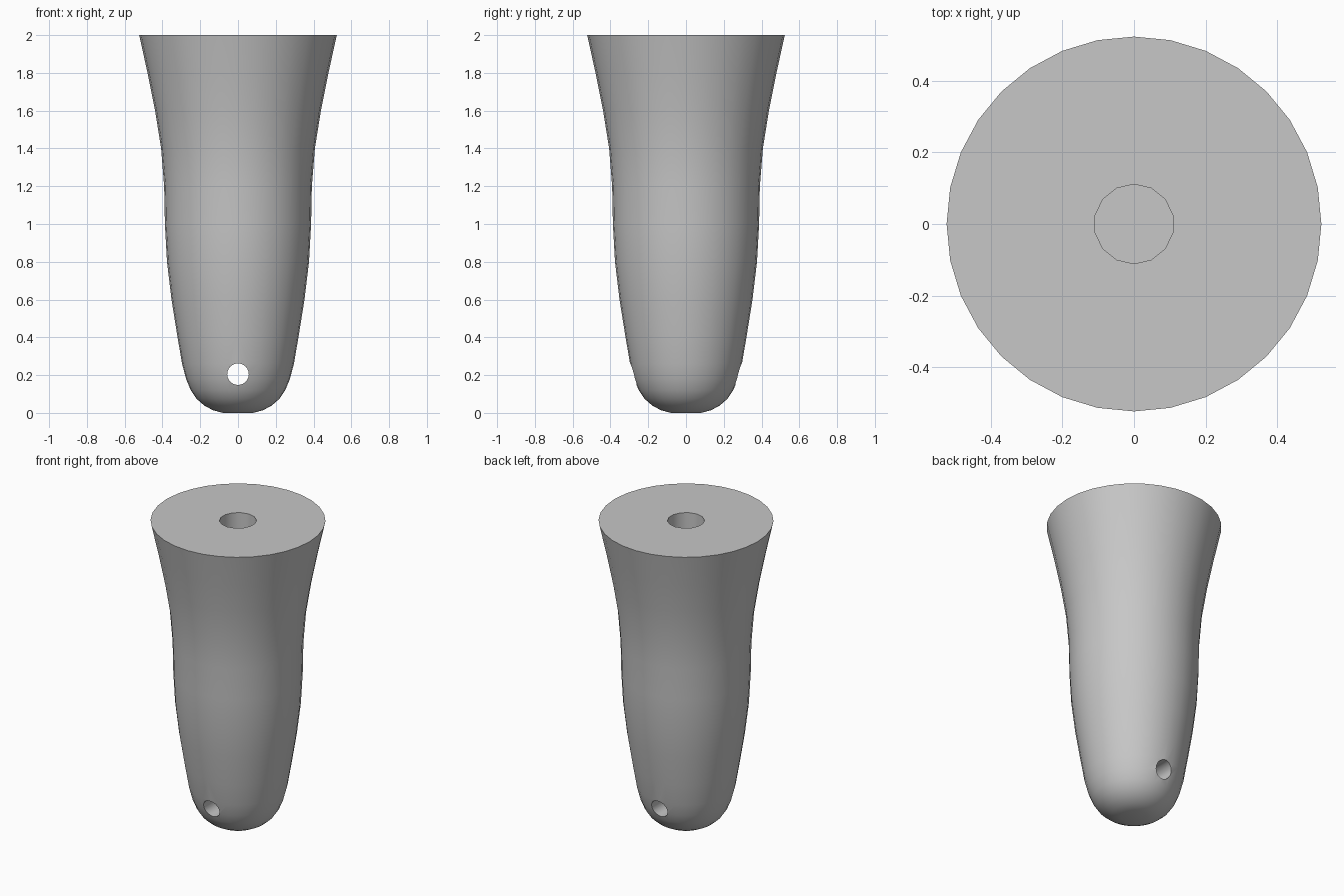
import bpy, bmesh, math

cube = bpy.data.objects.get("Cube")
if cube:
    bpy.data.objects.remove(cube, do_unlink=True)

grey = bpy.data.materials.new("light grey")
grey.use_nodes = True
grey.diffuse_color = (0.57, 0.57, 0.57, 1)
grey.node_tree.nodes["Principled BSDF"].inputs["Base Color"].default_value = grey.diffuse_color


def lathe(name, profile, sides):
    """Closed solid of revolution from (radius, height) pairs, bottom to top."""
    bm = bmesh.new()
    rings = [[bm.verts.new((r * math.sin(a), r * math.cos(a), z))
              for a in (math.tau * i / sides for i in range(sides))]
             for r, z in profile]
    for low, high in zip(rings, rings[1:]):
        for i in range(sides):
            j = (i + 1) % sides
            bm.faces.new((low[i], low[j], high[j], high[i]))
    bm.faces.new(rings[0])
    bm.faces.new(rings[-1])
    bmesh.ops.recalc_face_normals(bm, faces=bm.faces)
    mesh = bpy.data.meshes.new(name)
    bm.to_mesh(mesh)
    bm.free()
    obj = bpy.data.objects.new(name, mesh)
    bpy.context.collection.objects.link(obj)
    mesh.materials.append(grey)
    return obj


# Flared handle body with a rounded lower end
handle = lathe("handle_body", [
    (0.08, 0), (0.135, 0.015), (0.18, 0.04), (0.22, 0.075), (0.25, 0.12),
    (0.275, 0.18), (0.296, 0.26), (0.32, 0.4), (0.352, 0.6), (0.376, 0.8),
    (0.387, 1), (0.391, 1.2), (0.407, 1.4), (0.439, 1.6), (0.479, 1.8),
    (0.523, 2)], 32)

# Blind bore in the top and cord hole from front to back
bore = lathe("bore_cutter", [(0.111, 0.8), (0.111, 2.2)], 14)
cord = lathe("cord_hole_cutter", [(0.057, -1), (0.057, 1)], 24)
cord.rotation_euler.x = math.pi / 2
cord.location.z = 0.205

bpy.context.view_layer.objects.active = handle
handle.select_set(True)
for cutter in (bore, cord):
    cut = handle.modifiers.new(cutter.name, "BOOLEAN")
    cut.operation = "DIFFERENCE"
    cut.solver = "EXACT"
    cut.object = cutter
    bpy.ops.object.modifier_apply(modifier=cut.name)
for cutter in (bore, cord):
    bpy.data.objects.remove(cutter, do_unlink=True)

bpy.ops.object.shade_smooth_by_angle(angle=math.radians(35))
